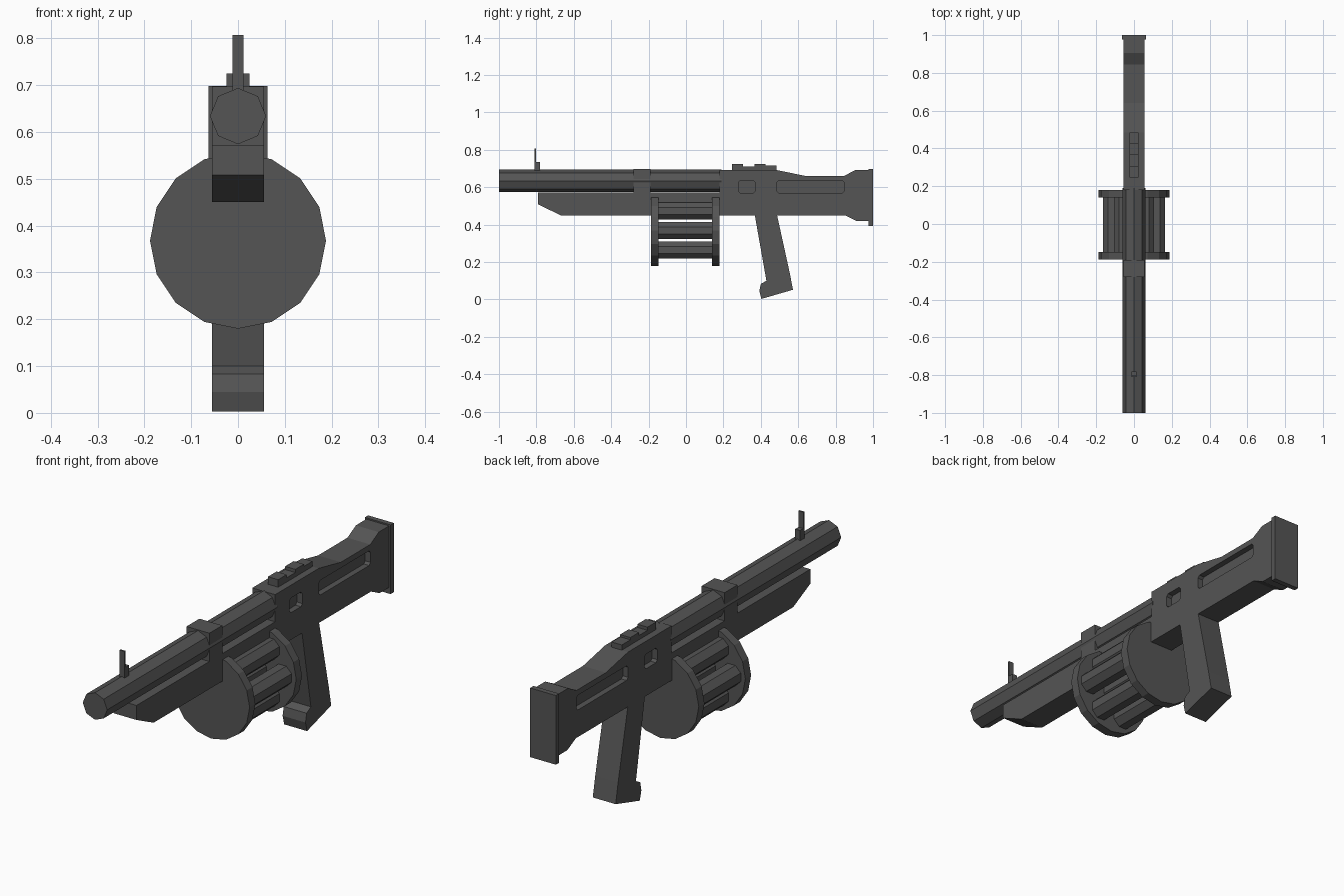
import bpy, bmesh, math
from mathutils import Matrix, Vector

if "Cube" in bpy.data.objects:
    bpy.data.objects.remove(bpy.data.objects["Cube"])

mat = bpy.data.materials.new("gunmetal")
mat.diffuse_color = (0.09, 0.09, 0.09, 1)
mat.use_nodes = True
mat.node_tree.nodes["Principled BSDF"].inputs["Base Color"].default_value = mat.diffuse_color


def finish(name, bm):
    bmesh.ops.recalc_face_normals(bm, faces=bm.faces)
    me = bpy.data.meshes.new(name)
    bm.to_mesh(me)
    bm.free()
    me.materials.append(mat)
    ob = bpy.data.objects.new(name, me)
    bpy.context.collection.objects.link(ob)
    return ob


def extrude_profile(name, pts, x0, x1):
    """Side profile of (y, z) points extruded along x."""
    bm = bmesh.new()
    face = bm.faces.new([bm.verts.new((x0, y, z)) for y, z in pts])
    res = bmesh.ops.extrude_face_region(bm, geom=[face])
    verts = [v for v in res["geom"] if isinstance(v, bmesh.types.BMVert)]
    bmesh.ops.translate(bm, verts=verts, vec=(x1 - x0, 0, 0))
    return finish(name, bm)


def box(name, hx, y0, y1, z0, z1):
    return extrude_profile(name, [(y0, z0), (y1, z0), (y1, z1), (y0, z1)], -hx, hx)


def tube(name, x, z, r, y0, y1, sides, rot=0.0):
    """Faceted cylinder along y; first vertex points along x."""
    bm = bmesh.new()
    m = (Matrix.Translation(Vector((x, (y0 + y1) / 2, z)))
         @ Matrix.Rotation(math.pi / 2, 4, 'X') @ Matrix.Rotation(rot, 4, 'Z'))
    bmesh.ops.create_cone(bm, cap_ends=True, segments=sides, radius1=r, radius2=r,
                          depth=y1 - y0, matrix=m)
    return finish(name, bm)


W = 0.056

# Receiver, stock and pistol grip in one side profile
body = extrude_profile("receiver_stock_grip", [
    (0.18, 0.45), (0.18, 0.692), (0.485, 0.692), (0.64, 0.66), (0.845, 0.66),
    (0.905, 0.692), (0.98, 0.692), (0.98, 0.42), (0.91, 0.42), (0.85, 0.45),
    (0.487, 0.45), (0.555, 0.14), (0.572, 0.052), (0.403, 0.003),
    (0.392, 0.045), (0.40, 0.083), (0.43, 0.10), (0.368, 0.45)], -W, W)

# Recessed side panels with clipped corners, cut into both sides
c = 0.01
for name, y0, y1 in (("ejection_recess", 0.28, 0.37), ("stock_recess", 0.485, 0.847)):
    z0, z1 = 0.57, 0.635
    outline = [(y0 + c, z0), (y1 - c, z0), (y1, z0 + c), (y1, z1 - c),
               (y1 - c, z1), (y0 + c, z1), (y0, z1 - c), (y0, z0 + c)]
    for side in (-1, 1):
        cutter = extrude_profile(name + "_cutter", outline, side * 0.03, side * 0.1)
        cutter.hide_render = True
        cutter.hide_viewport = True
        cutter.display_type = 'WIRE'
        mod = body.modifiers.new(name, 'BOOLEAN')
        mod.operation = 'DIFFERENCE'
        mod.solver = 'EXACT'
        mod.object = cutter

box("butt_plate", 0.063, 0.977, 1.0, 0.392, 0.698)

# Rear sight rail of alternating steps
for i, top in enumerate((0.725, 0.711, 0.725, 0.715)):
    box(f"rail_step_{i + 1}", 0.025, 0.245 + 0.06 * i, 0.305 + 0.06 * i, 0.685, top)

# Barrel, clamp and fore grip
tube("barrel", 0, 0.634, 0.06, -1.0, 0.19, 8)
box("barrel_clamp", W, -0.28, -0.19, 0.45, 0.697)
extrude_profile("fore_grip", [(-0.79, 0.572), (-0.79, 0.508), (-0.67, 0.45),
                              (-0.27, 0.45), (-0.27, 0.572)], -W, W)
box("drum_bridge", W, -0.20, 0.19, 0.45, 0.572)

# Front sight
box("front_sight_base", 0.012, -0.805, -0.78, 0.685, 0.735)
box("front_sight_blade", 0.012, -0.811, -0.803, 0.685, 0.807)

# Drum: two end plates, six chambers and a centre one
DZ = 0.368
tube("drum_front_plate", 0, DZ, 0.188, -0.187, -0.147, 16)
tube("drum_rear_plate", 0, DZ, 0.188, 0.139, 0.179, 16)
tube("drum_core", 0, DZ, 0.045, -0.15, 0.142, 8, math.pi / 8)
for i in range(6):
    a = i * math.pi / 3
    tube(f"chamber_{i + 1}", 0.12 * math.cos(a), DZ + 0.12 * math.sin(a), 0.049,
         -0.15, 0.142, 8, math.pi / 8)
